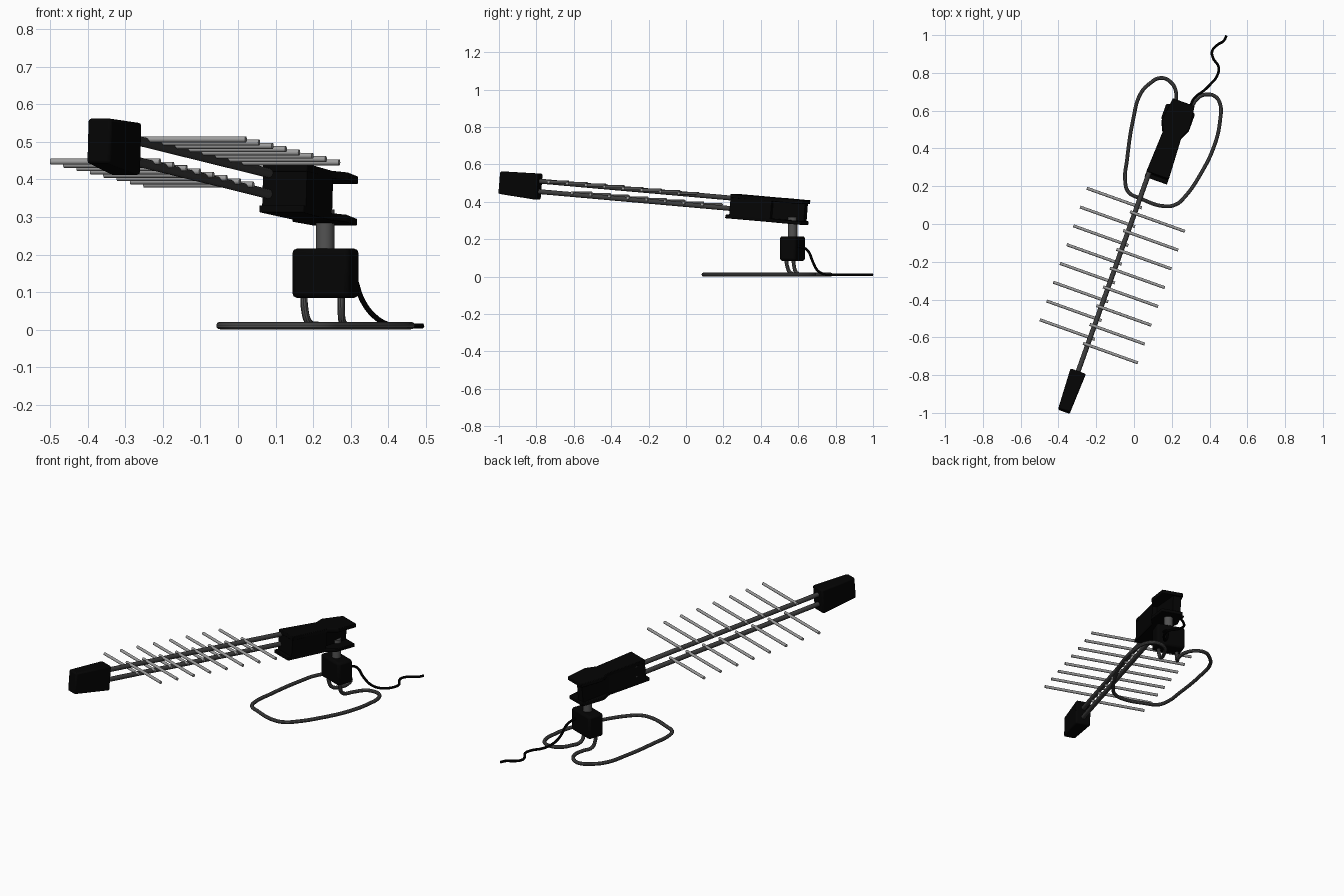
import bpy, bmesh, math
from mathutils import Matrix, Vector

cube = bpy.data.objects.get("Cube")
if cube:
    bpy.data.objects.remove(cube)


def material(name, value):
    m = bpy.data.materials.new(name)
    m.use_nodes = True
    colour = (value, value, value, 1)
    m.diffuse_color = colour
    m.node_tree.nodes["Principled BSDF"].inputs["Base Color"].default_value = colour
    return m


black = material("black plastic", 0.0012)
dark = material("dark grey metal", 0.045)
mid = material("mid grey metal", 0.085)
light = material("light grey metal", 0.34)

# Frames: the boom is turned about z and tipped; the base is only turned
TURN = Matrix.Rotation(math.radians(-19.65), 4, "Z")
BOOM = Matrix.Translation((-0.017, 0, 0.4135)) @ TURN @ Matrix.Rotation(math.radians(-4.75), 4, "X")
BASE = Matrix.Translation((0.232, 0.57, 0)) @ TURN


def finish(name, bm, mat, frame, bevel=0.0):
    bmesh.ops.recalc_face_normals(bm, faces=bm.faces)
    mesh = bpy.data.meshes.new(name)
    bm.to_mesh(mesh)
    bm.free()
    mesh.materials.append(mat)
    ob = bpy.data.objects.new(name, mesh)
    bpy.context.collection.objects.link(ob)
    ob.matrix_world = frame
    if bevel:
        mod = ob.modifiers.new("bevel", "BEVEL")
        mod.width, mod.segments = bevel, 2
    bpy.ops.object.select_all(action="DESELECT")
    bpy.context.view_layer.objects.active = ob
    ob.select_set(True)
    bpy.ops.object.shade_smooth_by_angle()


def rod(name, a, b, radius, mat, frame):
    a, b = Vector(a), Vector(b)
    d = b - a
    place = Matrix.Translation((a + b) / 2) @ d.to_track_quat("Z", "Y").to_matrix().to_4x4()
    bm = bmesh.new()
    bmesh.ops.create_cone(bm, cap_ends=True, segments=16, radius1=radius,
                          radius2=radius, depth=d.length, matrix=place)
    finish(name, bm, mat, frame)


def slab(name, outline, z0, z1, frame, bevel=0.0):
    """Flat black outline extruded upward."""
    bm = bmesh.new()
    face = bm.faces.new([bm.verts.new((x, y, z0)) for x, y in outline])
    new = bmesh.ops.extrude_face_region(bm, geom=[face])["geom"]
    bmesh.ops.translate(bm, vec=(0, 0, z1 - z0),
                        verts=[v for v in new if isinstance(v, bmesh.types.BMVert)])
    finish(name, bm, black, frame, bevel)


def mirrored(half, centre):
    """Outline from (half width, y) pairs about a centre line."""
    return [(centre + w, y) for w, y in half] + [(centre - w, y) for w, y in reversed(half)]


def tube(name, points, radius, mat):
    curve = bpy.data.curves.new(name, "CURVE")
    curve.dimensions = "3D"
    curve.bevel_depth, curve.bevel_resolution = radius, 3
    curve.resolution_u, curve.use_fill_caps = 8, True
    spline = curve.splines.new("BEZIER")
    spline.bezier_points.add(len(points) - 1)
    for p, co in zip(spline.bezier_points, points):
        p.co = co
        p.handle_left_type = p.handle_right_type = "AUTO"
    curve.materials.append(mat)
    ob = bpy.data.objects.new(name, curve)
    bpy.context.collection.objects.link(ob)
    bpy.ops.object.select_all(action="DESELECT")
    bpy.context.view_layer.objects.active = ob
    ob.select_set(True)
    bpy.ops.object.convert(target="MESH")
    bpy.ops.object.shade_smooth_by_angle()


# Twin boom rods, each carrying elements on one side only
for level, side, start in (("upper", 1, 0.057), ("lower", -1, 0.102)):
    z = side * 0.028
    rod(level + "_boom", (0, -0.93, z), (0, 0.35, z), 0.013, dark, BOOM)
    for i in range(8):
        y = start - i * 0.106
        rod(f"{level}_element_{i + 1}", (-side * 0.026, y, z + 0.009),
            (side * 0.283, y, z + 0.009), 0.008, light, BOOM)

# Tapered end cap at the tip
bm = bmesh.new()
rings = []
for y, w, low, high in ((-0.835, 0.043, -0.072, 0.068), (-1.055, 0.033, -0.058, 0.062)):
    rings.append([bm.verts.new(c) for c in ((-w, y, low), (w, y, low), (w, y, high), (-w, y, high))])
for ring in rings:
    bm.faces.new(ring)
for i in range(4):
    j = (i + 1) % 4
    bm.faces.new((rings[0][i], rings[0][j], rings[1][j], rings[1][i]))
finish("tip_cap", bm, black, BOOM, 0.008)

# Rear housing: front block, set-back rear wall and two flared plates
MID = 0.047
flare = [(0.052, 0.52), (0.078, 0.575), (0.061, 0.7)]
slab("housing_block", mirrored([(0.062, 0.29), (0.052, 0.52)], MID), -0.068, 0.05, BOOM)
slab("housing_rear_wall", [(0.075, 0.5), (0.04, 0.69), (-0.005, 0.69), (-0.005, 0.5)], -0.068, 0.05, BOOM)
slab("housing_top_plate", mirrored([(0.063, 0.288)] + flare, MID), 0.032, 0.053, BOOM, 0.003)
slab("housing_bottom_plate", mirrored([(0.063, 0.268)] + flare, MID), -0.079, -0.06, BOOM, 0.003)

# Mast and amplifier box
rod("mast", (0, 0, 0.2), (0, 0, 0.32), 0.025, mid, BASE)
slab("amplifier_box", mirrored([(0.081, -0.046), (0.081, 0.046)], 0.001), 0.085, 0.216, BASE, 0.012)

# Bent tube stand: up into the box at both ends
Z = 0.011
loop = [(0.19, 0.755), (0.14, 0.773), (0.085, 0.745), (0.035, 0.69), (-0.005, 0.55),
        (-0.037, 0.34), (-0.047, 0.23), (-0.03, 0.17), (0.03, 0.137), (0.165, 0.094),
        (0.225, 0.105), (0.27, 0.145), (0.35, 0.26), (0.427, 0.42), (0.456, 0.55),
        (0.456, 0.635), (0.43, 0.675), (0.385, 0.686), (0.345, 0.672)]
tube("stand_loop",
     [(0.176, 0.575, 0.11), (0.177, 0.577, 0.06), (0.188, 0.592, 0.02), (0.215, 0.635, Z), (0.222, 0.7, Z)]
     + [(x, y, Z) for x, y in loop]
     + [(0.305, 0.62, Z), (0.279, 0.56, 0.02), (0.275, 0.54, 0.06), (0.275, 0.538, 0.11)],
     0.01, mid)

# Cable from the back of the box along the floor
tube("cable",
     [(0.287, 0.59, 0.165), (0.307, 0.645, 0.145), (0.333, 0.68, 0.075), (0.362, 0.7, 0.037),
      (0.4, 0.735, 0.014), (0.44, 0.785, 0.01), (0.448, 0.83, 0.01), (0.418, 0.88, 0.01),
      (0.414, 0.915, 0.01), (0.44, 0.947, 0.01), (0.475, 0.97, 0.01), (0.49, 0.998, 0.01)],
     0.007, black)
